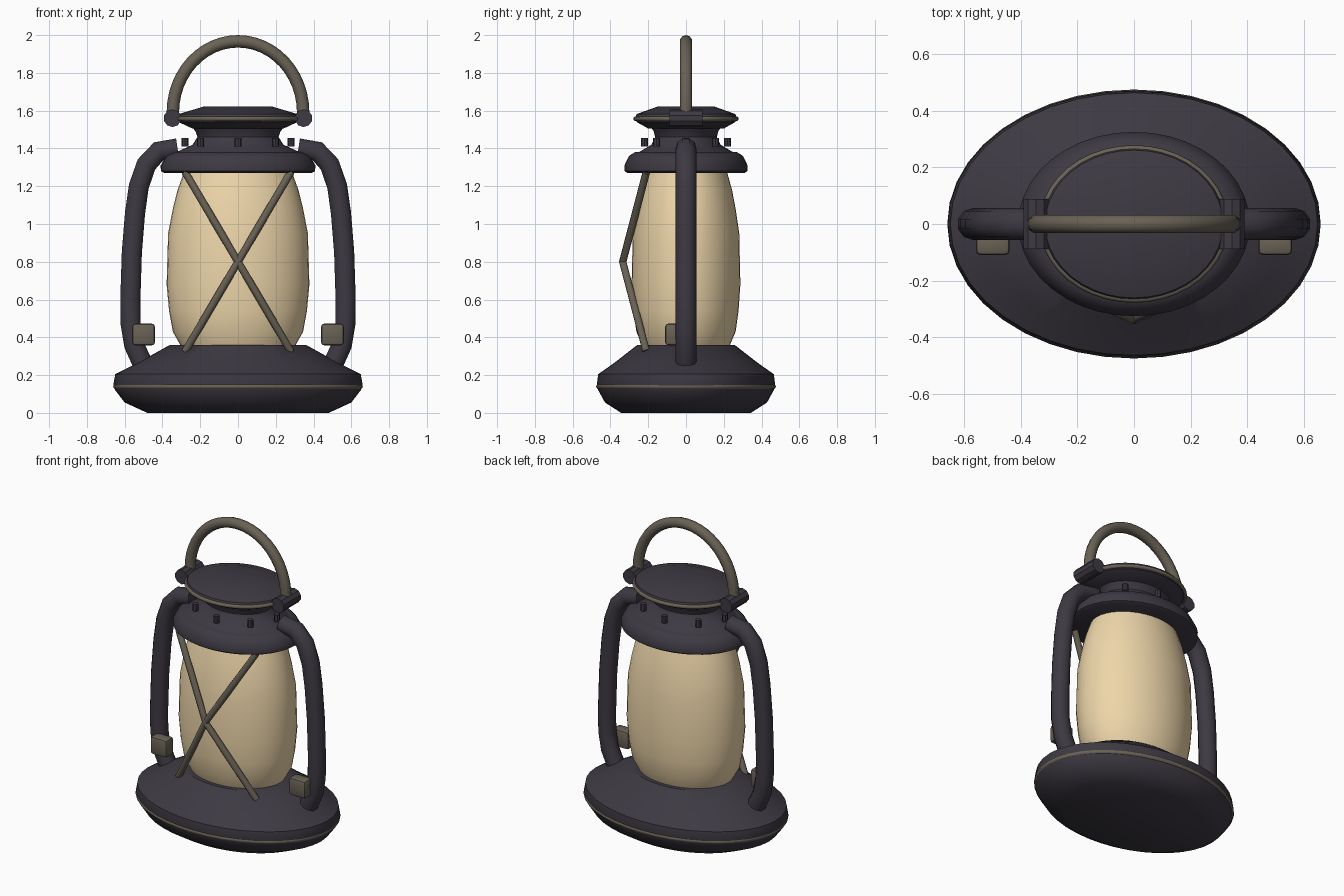
import bpy, bmesh
from math import sin, cos, pi, radians

if "Cube" in bpy.data.objects:
    bpy.data.objects.remove(bpy.data.objects["Cube"])


def material(name, color):
    m = bpy.data.materials.new(name)
    m.diffuse_color = (*color, 1)
    m.use_nodes = True
    m.node_tree.nodes["Principled BSDF"].inputs["Base Color"].default_value = m.diffuse_color
    return m


DARK = material("dark_metal", (0.047, 0.041, 0.055))
BRASS = material("aged_brass", (0.14, 0.12, 0.09))
GLASS = material("warm_glass", (0.85, 0.67, 0.40))


def finish(ob, mat, angle=35):
    ob.data.materials.append(mat)
    bpy.ops.object.select_all(action='DESELECT')
    ob.select_set(True)
    bpy.context.view_layer.objects.active = ob
    bpy.ops.object.shade_smooth_by_angle(angle=radians(angle))
    return ob


def from_bmesh(name, bm, mat, angle=35):
    bmesh.ops.recalc_face_normals(bm, faces=bm.faces)
    me = bpy.data.meshes.new(name)
    bm.to_mesh(me)
    bm.free()
    ob = bpy.data.objects.new(name, me)
    bpy.context.collection.objects.link(ob)
    return finish(ob, mat, angle)


def lathe(name, profile, ratio, mat, n=40):
    """Elliptical turned shape from (x radius, y/x ratio) rings, ends capped."""
    bm = bmesh.new()
    rings = [[bm.verts.new((r * cos(2 * pi * i / n), r * ratio * sin(2 * pi * i / n), z))
              for i in range(n)] for r, z in profile]
    for a, b in zip(rings, rings[1:]):
        for i in range(n):
            j = (i + 1) % n
            bm.faces.new((a[i], a[j], b[j], b[i]))
    bm.faces.new(rings[0])
    bm.faces.new(rings[-1])
    return from_bmesh(name, bm, mat)


def tube(name, points, radius, mat, cyclic=False, res=3):
    cu = bpy.data.curves.new(name, 'CURVE')
    cu.dimensions = '3D'
    cu.bevel_depth = radius
    cu.bevel_resolution = res
    cu.use_fill_caps = True
    sp = cu.splines.new('POLY')
    sp.points.add(len(points) - 1)
    for p, co in zip(sp.points, points):
        p.co = (*co, 1)
    sp.use_cyclic_u = cyclic
    ob = bpy.data.objects.new(name, cu)
    bpy.context.collection.objects.link(ob)
    bpy.ops.object.select_all(action='DESELECT')
    ob.select_set(True)
    bpy.context.view_layer.objects.active = ob
    bpy.ops.object.convert(target='MESH')
    return finish(bpy.context.object, mat, 50)


def ellipse(rx, ry, z, n=40):
    return [(rx * cos(2 * pi * i / n), ry * sin(2 * pi * i / n), z) for i in range(n)]


# Oval base with brass trim
lathe("base", [(.48, 0), (.60, .055), (.65, .12), (.66, .15), (.65, .205),
               (.54, .26), (.36, .36)], .715, DARK)
tube("base_trim", ellipse(.645, .46, .14), .016, BRASS, True, 2)

# Glass globe
lathe("glass_globe", [(.30, .35), (.345, .43), (.365, .54), (.378, .68), (.37, .95),
                      (.345, 1.08), (.32, 1.18), (.28, 1.29)], .762, GLASS)

# Collar and vent neck
lathe("collar", [(.39, 1.27), (.408, 1.28), (.41, 1.31), (.38, 1.36), (.34, 1.38)],
      .795, DARK)
lathe("vent_neck", [(.35, 1.37), (.24, 1.42), (.215, 1.46), (.225, 1.49), (.26, 1.535)],
      .76, DARK)

# Vent pegs
for k in range(8):
    a = k * pi / 4
    bpy.ops.mesh.primitive_cylinder_add(
        vertices=8, radius=.018, depth=.046,
        location=(.28 * cos(a), .22 * sin(a), 1.432))
    bpy.context.object.name = f"vent_peg_{k + 1}"
    finish(bpy.context.object, DARK)

# Cap with brass trim
lathe("cap", [(.24, 1.505), (.315, 1.54), (.325, 1.56), (.315, 1.582), (.18, 1.622)],
      .83, DARK)
tube("cap_trim", ellipse(.322, .266, 1.557), .013, BRASS, True, 2)

# Crossed guard wires on the front
for s, side in ((-1, "left"), (1, "right")):
    tube(f"guard_wire_{side}", [(s * .28, -.21, 1.275), (0, -.335, .8),
                                (s * -.28, -.21, .325)], .02, BRASS)

# Side tubes, lugs and clasps on both sides
path = [(.32, 1.40), (.42, 1.385), (.485, 1.315), (.525, 1.20), (.545, 1.06),
        (.562, .85), (.57, .60), (.568, .47), (.55, .36), (.505, .26)]
for s, side in ((-1, "left"), (1, "right")):
    tube(f"side_tube_{side}", [(s * x, 0, z) for x, z in path], .056, DARK)

    bpy.ops.mesh.primitive_cylinder_add(vertices=10, radius=.047, depth=.176,
                                        location=(s * .347, 0, 1.56),
                                        rotation=(pi / 2, 0, 0))
    bpy.context.object.name = f"handle_lug_{side}"
    finish(bpy.context.object, DARK)

    bm = bmesh.new()
    bmesh.ops.create_cube(bm, size=1)
    for v in bm.verts:
        v.co = (s * .5 + v.co.x * .12, -.07 + v.co.y * .08, .415 + v.co.z * .115)
    bmesh.ops.bevel(bm, geom=bm.edges[:], offset=.016, segments=2, profile=.5,
                    affect='EDGES')
    from_bmesh(f"clasp_{side}", bm, BRASS)

# Carrying handle
arc = [(.345 * cos(pi * i / 24), 0, 1.59 + .377 * sin(pi * i / 24)) for i in range(25)]
tube("carry_handle", [(.345, 0, 1.565)] + arc + [(-.345, 0, 1.565)], .033, BRASS)
